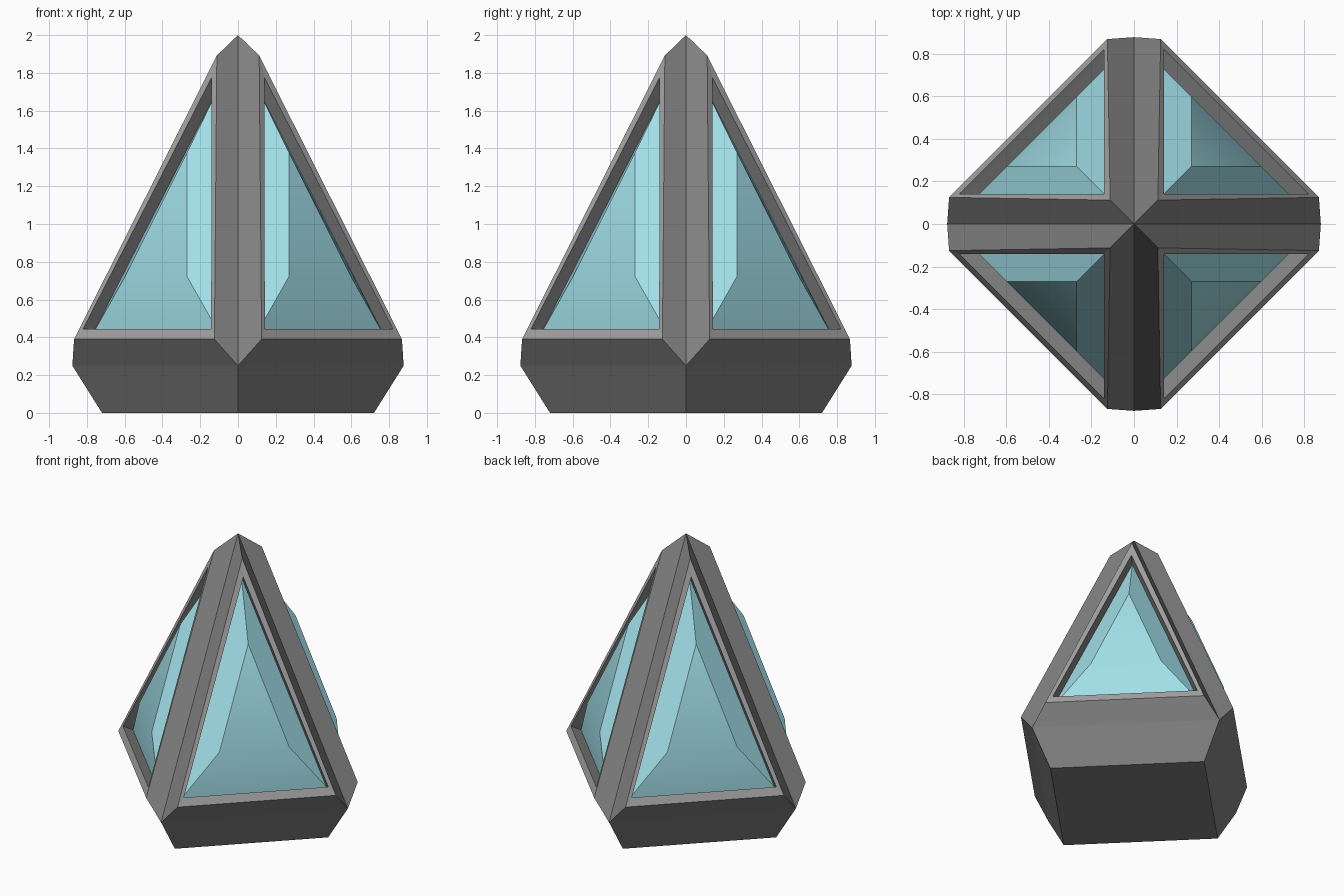
import bpy, bmesh, math
from mathutils import Matrix, Vector

if "Cube" in bpy.data.objects:
    bpy.data.objects.remove(bpy.data.objects["Cube"])


def swap(p):
    # mirror a point across the quarter's diagonal plane
    return (p[1], p[0], p[2])


def tri(top, low):
    # symmetric triangle loop: top point, lower x-side point, lower y-side point
    return [top, low, swap(low)]


def strip(a, b):
    # quads joining an outer triangle loop to an inner one
    return [[a[i], a[(i + 1) % 3], b[(i + 1) % 3], b[i]] for i in range(3)]


def paint(name, *rgb):
    mat = bpy.data.materials.new(name)
    mat.diffuse_color = (*rgb, 1)
    mat.use_nodes = True
    mat.node_tree.nodes["Principled BSDF"].inputs["Base Color"].default_value = mat.diffuse_color
    return mat


def make(name, groups, turns):
    # build (material, faces) groups of one quarter and repeat them about z
    bm = bmesh.new()
    for t in turns:
        rot = Matrix.Rotation(t * math.pi / 2, 3, 'Z')
        for i, (_, faces) in enumerate(groups):
            for f in faces:
                bm.faces.new([bm.verts.new(rot @ Vector(p)) for p in f]).material_index = i
    bmesh.ops.remove_doubles(bm, verts=bm.verts, dist=0.0005)
    mesh = bpy.data.meshes.new(name)
    bm.to_mesh(mesh)
    bm.free()
    for mat, _ in groups:
        mesh.materials.append(mat)
    ob = bpy.data.objects.new(name, mesh)
    bpy.context.collection.objects.link(ob)
    return ob


dark = paint("dark_metal", 0.22, 0.22, 0.22)
light = paint("light_metal", 0.37, 0.37, 0.37)
glass = paint("glass", 0.36, 0.74, 0.81)

# loops of one quarter, from the frame edge inwards to the raised pane
edge = tri((0.112, 0.112, 1.892), (0.868, 0.125, 0.39))
hole = tri((0.14, 0.14, 1.775), (0.82, 0.142, 0.445))
seat = tri((0.092, 0.092, 1.742), (0.772, 0.094, 0.412))
pane = tri((0.27, 0.27, 1.378), (0.598, 0.27, 0.722))

# frame: grooved ribs and flared base, lighter rims, recess walls
apex, corner, foot = (0, 0, 2), (0.877, 0, 0.25), (0.72, 0, 0)
E, X, Y = edge
body = [
    [apex, corner, X, E],
    [apex, E, Y, swap(corner)],
    [corner, swap(corner), Y, X],
    [foot, swap(foot), swap(corner), corner],
    [(0, 0, 0), swap(foot), foot],
]
make("frame", [(dark, body + strip(hole, seat)), (light, strip(edge, hole))], range(4))

# glass panes: bevelled gems set in the four openings
for t in range(4):
    ob = make(f"glass_pane_{t + 1}", [(glass, strip(seat, pane) + [pane, seat[::-1]])], [t])
    bpy.ops.object.select_all(action='DESELECT')
    ob.select_set(True)
    bpy.context.view_layer.objects.active = ob
    bpy.ops.object.shade_smooth_by_angle(angle=math.radians(30))
